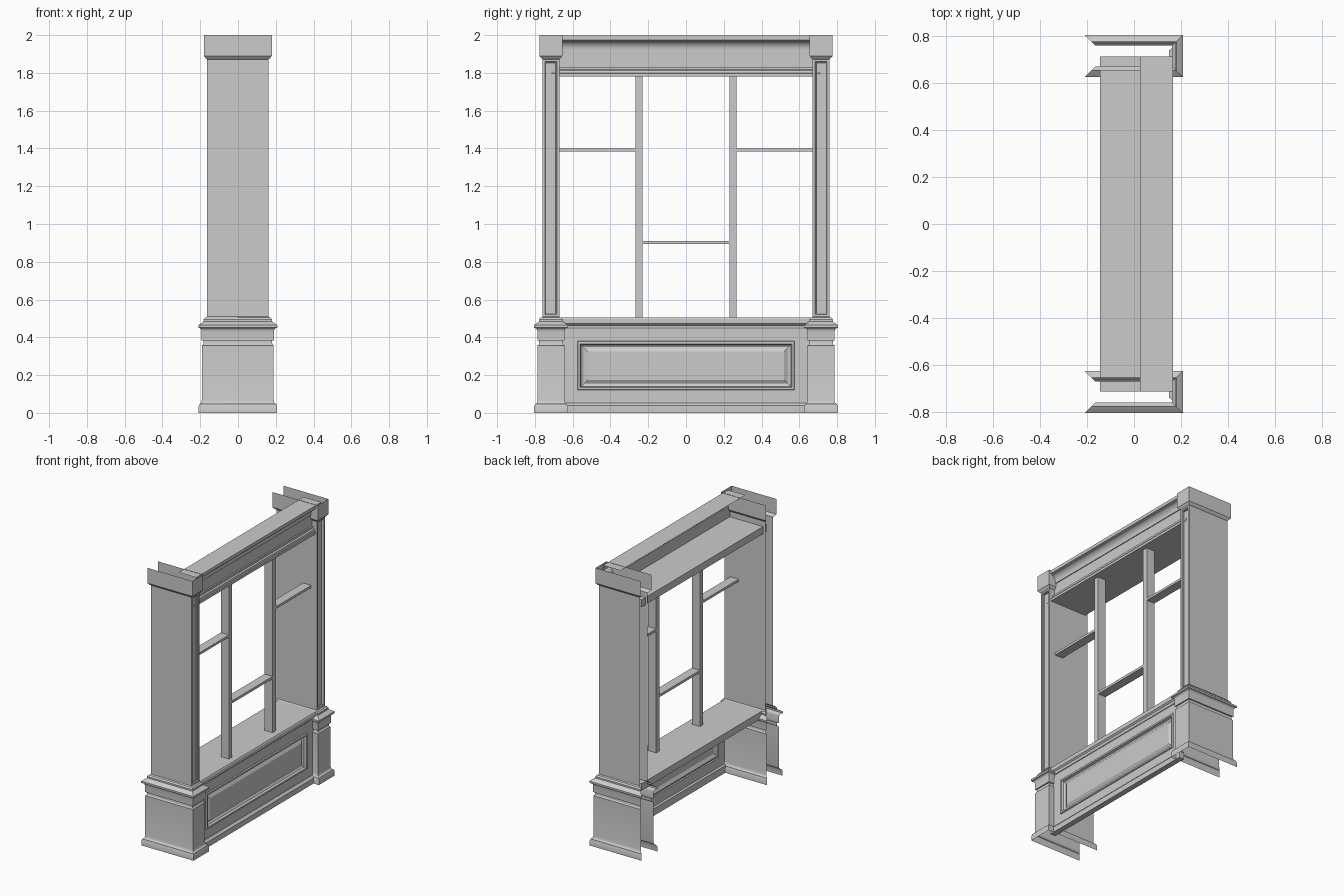
import bpy, bmesh, math

if "Cube" in bpy.data.objects:
    bpy.data.objects.remove(bpy.data.objects["Cube"])


def finish(bm, name, angle=30):
    me = bpy.data.meshes.new(name)
    bm.to_mesh(me)
    bm.free()
    ob = bpy.data.objects.new(name, me)
    bpy.context.collection.objects.link(ob)
    bpy.ops.object.select_all(action='DESELECT')
    ob.select_set(True)
    bpy.context.view_layer.objects.active = ob
    bpy.ops.object.shade_smooth_by_angle(angle=math.radians(angle))
    return ob


def box(name, x, y, z):
    bm = bmesh.new()
    bmesh.ops.create_cube(bm, size=1)
    for v in bm.verts:
        for i, (a, b) in enumerate((x, y, z)):
            v.co[i] = a if v.co[i] < 0 else b
    return finish(bm, name)


def extrude_y(name, profile, half, closed):
    """Extrude an (x, z) profile along y; closed profiles get end caps."""
    bm = bmesh.new()
    a = [bm.verts.new((x, -half, z)) for x, z in profile]
    b = [bm.verts.new((x, half, z)) for x, z in profile]
    n = len(profile)
    for i in range(n if closed else n - 1):
        j = (i + 1) % n
        bm.faces.new((a[i], b[i], b[j], a[j]))
    if closed:
        bm.faces.new(a)
        bm.faces.new(b[::-1])
        bmesh.ops.recalc_face_normals(bm, faces=bm.faces)
    return finish(bm, name)


def arc(cx, cz, rx, rz, a0, a1, n=6):
    return [(cx + rx * math.cos(math.radians(a0 + (a1 - a0) * i / n)),
             cz + rz * math.sin(math.radians(a0 + (a1 - a0) * i / n))) for i in range(n + 1)]


# Pilaster: one moulded profile (outset, z) mitred round three sides, open at back and top
SHAFT_BOTTOM, SHAFT_TOP = 0.51, 1.872
profile = [(.045, 0), (.045, .035), (.041, .042)]
profile += arc(.041, .065, .013, .018, 270, 180, 4)
profile += [(.027, .07), (.027, .352)]
profile += arc(.027, .37, .008, .012, 270, 180, 4)
profile += [(.019, .383), (.028, .383), (.028, .43)]
profile += arc(.046, .435, .017, .016, 180, 90, 4)
profile += [(.046, .464), (.04, .468), (.032, .475), (.022, .48), (.018, .484), (.018, .495),
            (.01, .505), (.005, .506), (0, SHAFT_BOTTOM), (0, SHAFT_TOP),
            (.006, 1.876), (.01, 1.882), (.017, 1.89), (.017, 2.0)]


def pilaster(name, y0, y1, x0=-.164, x1=.162):
    bm = bmesh.new()
    rings = [[bm.verts.new((x, y, z)) for x, y in
              ((x0 - o, y0 - o), (x1 + o, y0 - o), (x1 + o, y1 + o), (x0 - o, y1 + o))]
             for o, z in profile]
    front = None
    for (o, z), a, b in zip(profile, rings, rings[1:]):
        for i in range(3):
            f = bm.faces.new((a[i], a[i + 1], b[i + 1], b[i]))
            if z == SHAFT_BOTTOM and i == 1:
                front = f
    bm.normal_update()
    # recessed panel on the shaft front
    for thick, depth in ((.016, 0), (.004, -.007), (.005, 0), (.002, -.006)):
        bmesh.ops.inset_region(bm, faces=[front], thickness=thick, depth=depth)
        bm.normal_update()
    return finish(bm, name)


pilaster("pilaster_left", -.759, -.671)
pilaster("pilaster_right", .671, .759)

# Cornice across the top, open behind
cornice = [(.025, 1.998), (.165, 1.998), (.165, 1.975), (.158, 1.972)]
cornice += arc(.162, 1.925, .036, .042, 100, 180, 8)
cornice += [(.126, 1.915), (.12, 1.915), (.12, 1.83)]
extrude_y("cornice", cornice, .713, False)

# Top board with stepped front edge
extrude_y("top_board", [(-.145, 1.78), (.15, 1.78), (.15, 1.798), (.143, 1.80), (.14, 1.812),
                        (.13, 1.818), (.13, 1.832), (-.145, 1.832)], .713, True)

# Bottom board with stepped front edge
extrude_y("bottom_board", [(-.145, .455), (.15, .445), (.155, .455), (.155, .463), (.165, .472),
                           (.165, .497), (.16, .505), (-.145, .505)], .713, True)

# Skirting under the front panel
extrude_y("base_skirting", [(.125, 0), (.165, 0), (.165, .038), (.16, .045), (.15, .052), (.125, .052)],
          .66, True)

# Raised front panel from nested rectangles (half width, z low, z high, x)
bm = bmesh.new()
frames = [(.67, .04, .455, .145), (.575, .12, .38, .145), (.572, .123, .377, .153),
          (.56, .135, .365, .153), (.555, .14, .36, .138), (.543, .152, .348, .130),
          (.54, .155, .345, .130), (.52, .175, .325, .142)]
rings = [[bm.verts.new((x, y, z)) for y, z in ((-w, lo), (w, lo), (w, hi), (-w, hi))]
         for w, lo, hi, x in frames]
for a, b in zip(rings, rings[1:]):
    for i in range(4):
        j = (i + 1) % 4
        bm.faces.new((a[i], a[j], b[j], b[i]))
bm.faces.new(rings[-1])
finish(bm, "front_panel", 15)

# Uprights and small shelves
DEPTH = (.05, .115)
for s, side in ((-1, "left"), (1, "right")):
    box("upright_" + side, DEPTH, sorted((s * .23, s * .268)), (.505, 1.78))
    box("upper_shelf_" + side, DEPTH, sorted((s * .268, s * .671)), (1.383, 1.4))
box("middle_shelf", DEPTH, (-.23, .23), (.893, .911))
